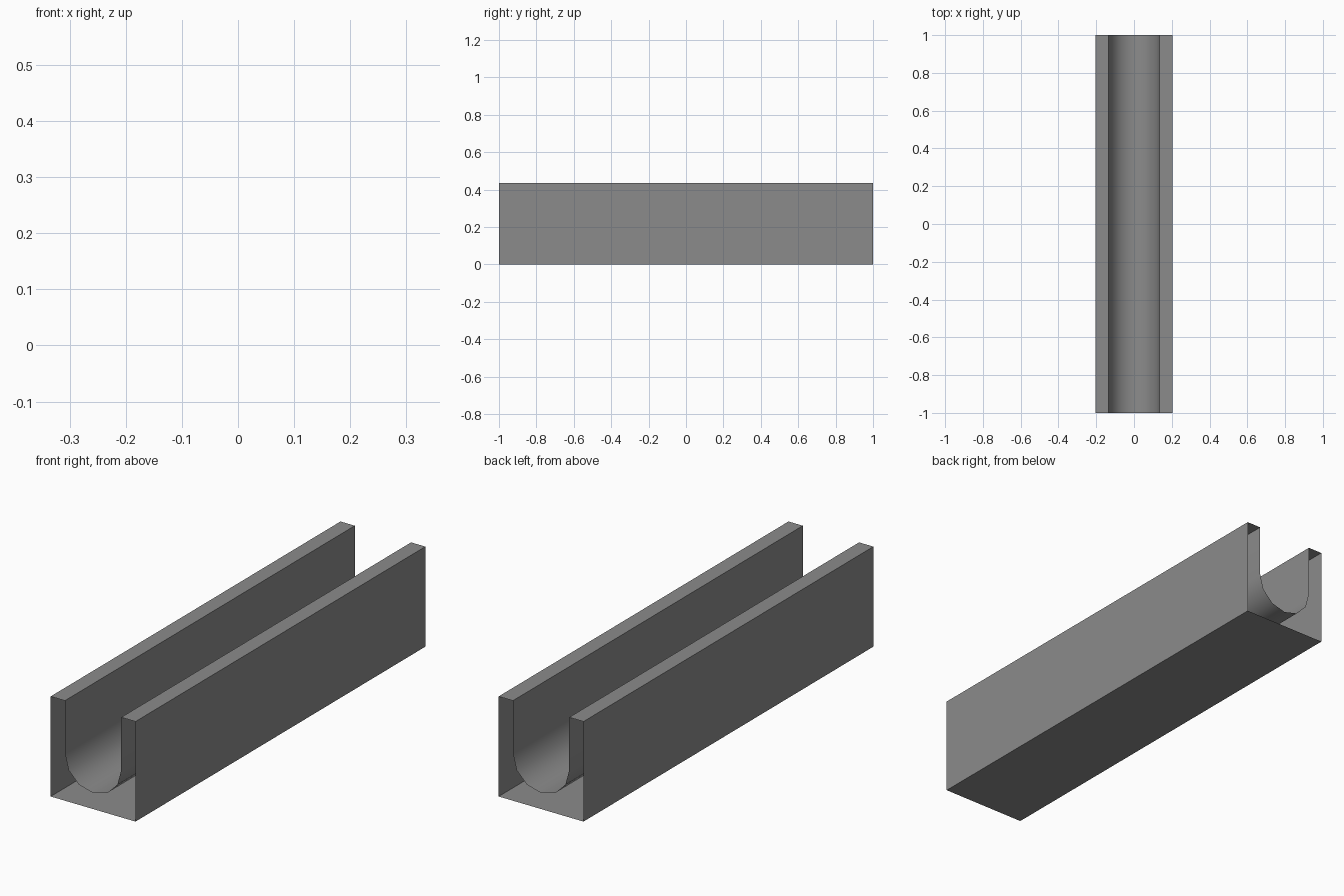
import bpy, bmesh, math

if "Cube" in bpy.data.objects:
    bpy.data.objects.remove(bpy.data.objects["Cube"])

OUTER, INNER, TOP = 0.205, 0.136, 0.437
FLOOR = 0.07                      # height of the lowest point of the groove
SEGMENTS = 6                      # sides of the half-round groove

# Cross-section: outer box, then the rounded groove
profile = [(OUTER, TOP), (INNER, TOP)]
for i in range(SEGMENTS + 1):
    a = -math.pi * i / SEGMENTS
    profile.append((INNER * math.cos(a), FLOOR + INNER + INNER * math.sin(a)))
profile += [(-INNER, TOP), (-OUTER, TOP), (-OUTER, 0), (OUTER, 0)]

# Sweep along y; the two ends stay open
bm = bmesh.new()
front = [bm.verts.new((x, -1, z)) for x, z in profile]
back = [bm.verts.new((x, 1, z)) for x, z in profile]
n = len(profile)
for i in range(n):
    j = (i + 1) % n
    bm.faces.new((front[i], back[i], back[j], front[j]))
bm.normal_update()
# Make sure the underside faces down, so the whole sweep faces outward
under = min(bm.faces, key=lambda f: f.calc_center_median().z)
if under.normal.z > 0:
    bmesh.ops.reverse_faces(bm, faces=bm.faces[:])

mesh = bpy.data.meshes.new("gutter_channel")
bm.to_mesh(mesh)
bm.free()
channel = bpy.data.objects.new("gutter_channel", mesh)
bpy.context.collection.objects.link(channel)

# Plain grey
grey = bpy.data.materials.new("concrete grey")
grey.diffuse_color = (0.26, 0.26, 0.26, 1)
grey.use_nodes = True
grey.node_tree.nodes["Principled BSDF"].inputs["Base Color"].default_value = grey.diffuse_color
mesh.materials.append(grey)

# Smooth groove, sharp box edges
bpy.context.view_layer.objects.active = channel
channel.select_set(True)
bpy.ops.object.shade_smooth_by_angle(angle=math.radians(40))
